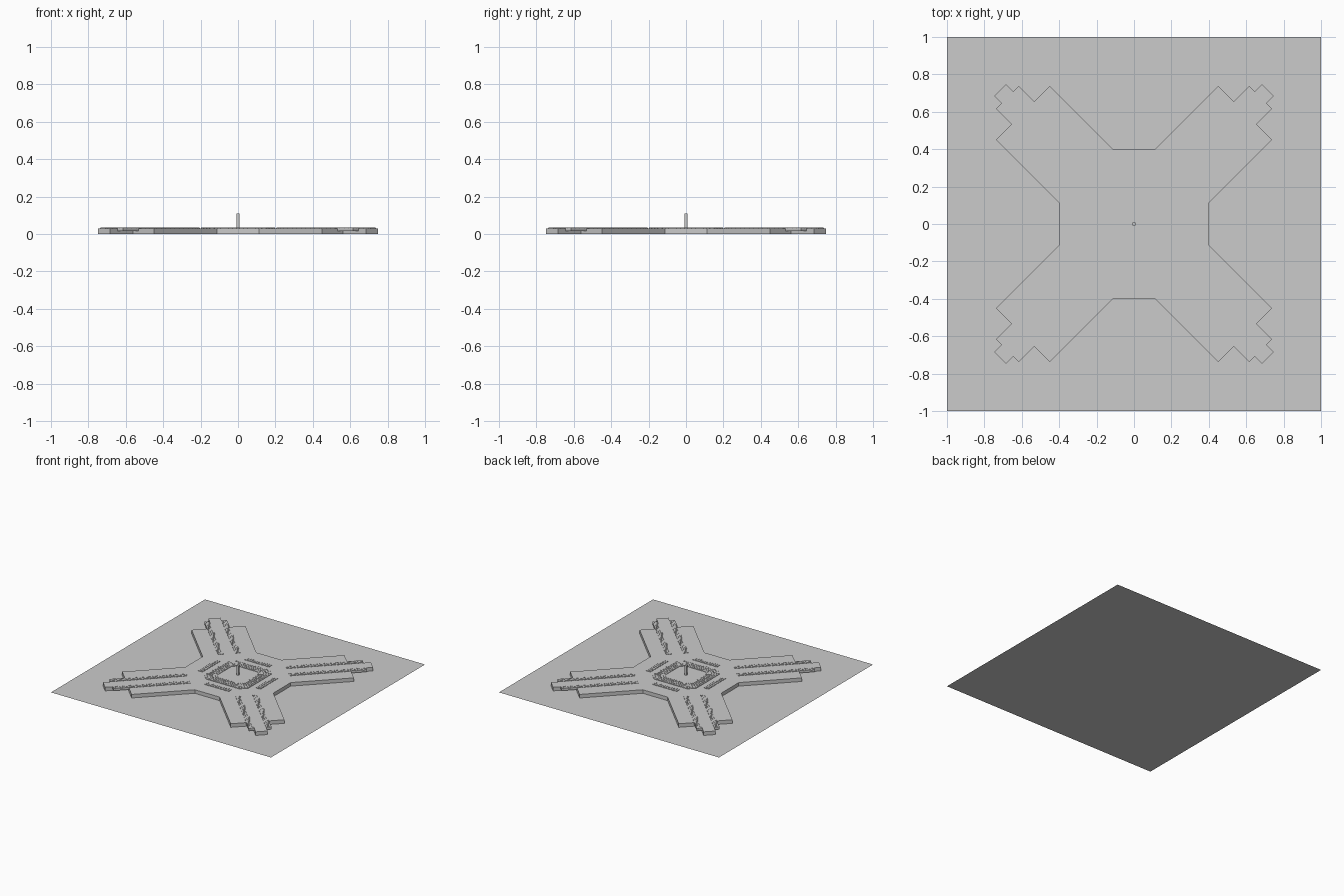
import bpy, bmesh, math
from mathutils import Vector, Matrix

if "Cube" in bpy.data.objects:
    bpy.data.objects.remove(bpy.data.objects["Cube"])

TOP = 0.03     # height of the plaza deck
RELIEF = 0.034  # height of the paving relief


def prism(bm, pts, z0, z1):
    lo = [bm.verts.new((p[0], p[1], z0)) for p in pts]
    hi = [bm.verts.new((p[0], p[1], z1)) for p in pts]
    bm.faces.new(lo[::-1])
    bm.faces.new(hi)
    n = len(pts)
    for i in range(n):
        j = (i + 1) % n
        bm.faces.new((lo[i], lo[j], hi[j], hi[i]))


def rect(x0, x1, y0, y1):
    return [(x0, y0), (x1, y0), (x1, y1), (x0, y1)]


def finish(bm, name):
    bmesh.ops.recalc_face_normals(bm, faces=bm.faces)
    me = bpy.data.meshes.new(name)
    bm.to_mesh(me)
    bm.free()
    ob = bpy.data.objects.new(name, me)
    bpy.context.collection.objects.link(ob)
    return ob


def tiled_strip(name, x0, x1, y0, y1, cols, rows, z0, angle):
    # solid bed with a grid of slightly raised blocks, turned around z
    bm = bmesh.new()
    prism(bm, rect(x0, x1, y0, y1), z0, RELIEF - 0.003)
    dx, dy, g = (x1 - x0) / cols, (y1 - y0) / rows, 0.001
    for i in range(cols):
        for j in range(rows):
            prism(bm, rect(x0 + i * dx + g, x0 + (i + 1) * dx - g,
                           y0 + j * dy + g, y0 + (j + 1) * dy - g),
                  RELIEF - 0.003, RELIEF)
    bm.transform(Matrix.Rotation(angle, 4, 'Z'))
    return finish(bm, name)


def octagon(half, flat):
    q = [(half, -flat), (half, flat)]
    out = []
    for k in range(4):
        r = Matrix.Rotation(k * math.pi / 2, 2)
        out += [r @ Vector(p) for p in q]
    return out


# ground sheet
bm = bmesh.new()
bm.faces.new([bm.verts.new((x, y, 0)) for x, y in rect(-1, 1, -1, 1)])
finish(bm, "ground")

# cross shaped deck: one quarter of the outline, repeated four times
s2 = math.sqrt(2)
arm = [(0.84, -0.203), (0.84, -0.045), (1.013, -0.045),
       (1.013, 0.045), (0.84, 0.045), (0.84, 0.203)]
outline = []
for k in range(4):
    a = k * math.pi / 2
    turn, diag = Matrix.Rotation(a, 2), Matrix.Rotation(a + math.pi / 4, 2)
    outline.append(turn @ Vector((0.4, 0.113)))
    outline += [diag @ Vector(p) for p in arm]
    outline.append(turn @ Vector((0.113, 0.4)))
bm = bmesh.new()
prism(bm, outline, 0.0005, TOP)
finish(bm, "cross_deck")

# tiled borders along the four diagonal walks and four short central borders
for k in range(4):
    a = k * math.pi / 2
    for side, (y0, y1) in (("left", (0.044, 0.086)), ("right", (-0.086, -0.044))):
        tiled_strip(f"walk_border_{side}_{k}", 0.375, 0.957, y0, y1,
                    34, 3, 0.016, a + math.pi / 4)
    tiled_strip(f"short_border_{k}", 0.243, 0.283, -0.113, 0.113, 2, 11, TOP - 0.002, a)

# octagonal paved ring made of concentric courses
bm = bmesh.new()
courses = 5
for c in range(courses):
    t0, t1 = c / courses, (c + 1) / courses
    inner = octagon(0.122 + 0.078 * t0 + 0.001, 0.092 + 0.06 * t0)
    outer = octagon(0.122 + 0.078 * t1 - 0.001, 0.092 + 0.06 * t1)
    for i in range(8):
        j = (i + 1) % 8
        n = 12 if i % 2 == 0 else 3
        for s in range(n):
            f0, f1 = (s + 0.04) / n, (s + 0.96) / n
            prism(bm, [inner[i].lerp(inner[j], f0), outer[i].lerp(outer[j], f0),
                       outer[i].lerp(outer[j], f1), inner[i].lerp(inner[j], f1)],
                  TOP - 0.001, RELIEF)
finish(bm, "octagon_paving")

# central post
bm = bmesh.new()
prism(bm, rect(-0.009, 0.009, -0.009, 0.009), TOP - 0.002, 0.11)
finish(bm, "center_post")
